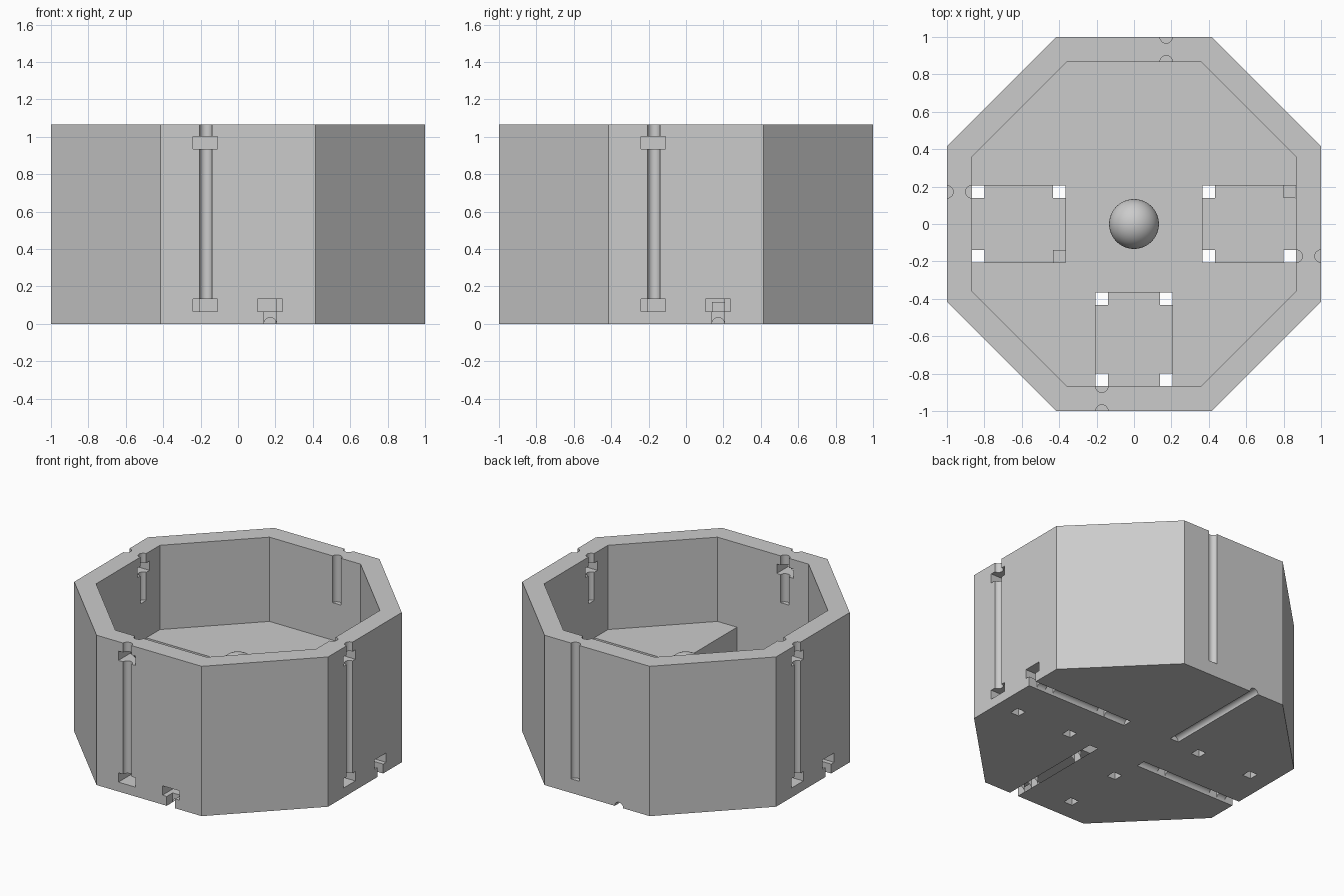
import bpy, bmesh, math
from mathutils import Matrix, Vector

if "Cube" in bpy.data.objects:
    bpy.data.objects.remove(bpy.data.objects["Cube"])

U = 1 / 15          # design module
H = 16 * U          # total height
IN = 13 * U         # inner wall distance
FLOOR = 7 * U       # raised inner floor
OFF = 0.172         # channel offset from each face centre

grey = bpy.data.materials.new("plain grey")
grey.diffuse_color = (0.6, 0.6, 0.6, 1)
grey.use_nodes = True
grey.node_tree.nodes["Principled BSDF"].inputs["Base Color"].default_value = grey.diffuse_color


def new_object(name, bm):
    mesh = bpy.data.meshes.new(name)
    bmesh.ops.recalc_face_normals(bm, faces=bm.faces)
    bm.to_mesh(mesh)
    bm.free()
    ob = bpy.data.objects.new(name, mesh)
    bpy.context.collection.objects.link(ob)
    mesh.materials.append(grey)
    return ob


def octagon(name, apothem, z0, z1):
    bm = bmesh.new()
    r = apothem / math.cos(math.pi / 8)
    rot = Matrix.Translation((0, 0, (z0 + z1) / 2)) @ Matrix.Rotation(math.pi / 8, 4, 'Z')
    bmesh.ops.create_cone(bm, cap_ends=True, segments=8, radius1=r, radius2=r,
                          depth=z1 - z0, matrix=rot)
    return new_object(name, bm)


def box(x, y, z, turn):
    bm = bmesh.new()
    bmesh.ops.create_cube(bm, size=1)
    for v in bm.verts:
        v.co = turn @ Vector([(a + b) / 2 + c * (b - a)
                              for (a, b), c in zip((x, y, z), v.co)])
    return new_object("box_cutter", bm)


def rod(p0, p1, turn):
    p0, p1 = Vector(p0), Vector(p1)
    d = p1 - p0
    bm = bmesh.new()
    m = Matrix.Translation((p0 + p1) / 2) @ d.to_track_quat('Z', 'Y').to_matrix().to_4x4()
    bmesh.ops.create_cone(bm, cap_ends=True, segments=32, radius1=U / 2, radius2=U / 2,
                          depth=d.length, matrix=turn.to_4x4() @ m)
    return new_object("rod_cutter", bm)


def cut(body, cutter):
    bpy.context.view_layer.objects.active = body
    mod = body.modifiers.new("cut", 'BOOLEAN')
    mod.operation, mod.solver, mod.object = 'DIFFERENCE', 'EXACT', cutter
    bpy.ops.object.modifier_apply(modifier=mod.name)
    bpy.data.objects.remove(cutter)


# octagonal shell with raised floor
body = octagon("octagonal_body", 1, 0, H)
cut(body, octagon("cavity_cutter", IN, FLOOR, H + 0.2))

# the same features on each of the four square-on sides
for k in range(4):
    t = Matrix.Rotation(k * math.pi / 2, 3, 'Z')
    # floor pocket
    cut(body, box((-0.205, 0.205), (-IN, -5.5 * U), (U, FLOOR + 0.1), t))
    # corner holes through the pocket floor
    for s in (-1, 1):
        for y in (-IN, -6.5 * U):
            x = sorted((s * 0.138, s * 0.205))
            cut(body, box(x, (y, y + U), (-0.1, U + 0.05), t))
    # upright channels, outside and inside
    cut(body, rod((-OFF, -1, 1.5 * U), (-OFF, -1, H + 0.1), t))
    cut(body, rod((-OFF, -IN, 11 * U), (-OFF, -IN, H + 0.1), t))
    # wall slots at both ends of the channel, and the slot above the base channel
    for x, z in ((-OFF - 0.003, U), (-OFF - 0.003, 14 * U), (OFF, U)):
        cut(body, box((x - U, x + U), (-1.1, -IN + 0.003), (z, z + U), t))
    # stem down to the base, and the base channel
    cut(body, box((OFF - U / 2, OFF + U / 2), (-1.1, -14 * U), (-0.1, 1.2 * U), t))
    cut(body, rod((OFF, -1.1, 0), (OFF, -3 * U, 0), t))

# round knob in the middle of the floor
bm = bmesh.new()
bmesh.ops.create_uvsphere(bm, u_segments=40, v_segments=24, radius=2 * U,
                          matrix=Matrix.Translation((0, 0, 8 * U)))
knob = new_object("centre_knob", bm)

for ob in (body, knob):
    bpy.ops.object.select_all(action='DESELECT')
    ob.select_set(True)
    bpy.context.view_layer.objects.active = ob
    bpy.ops.object.shade_smooth_by_angle(angle=math.radians(30))
